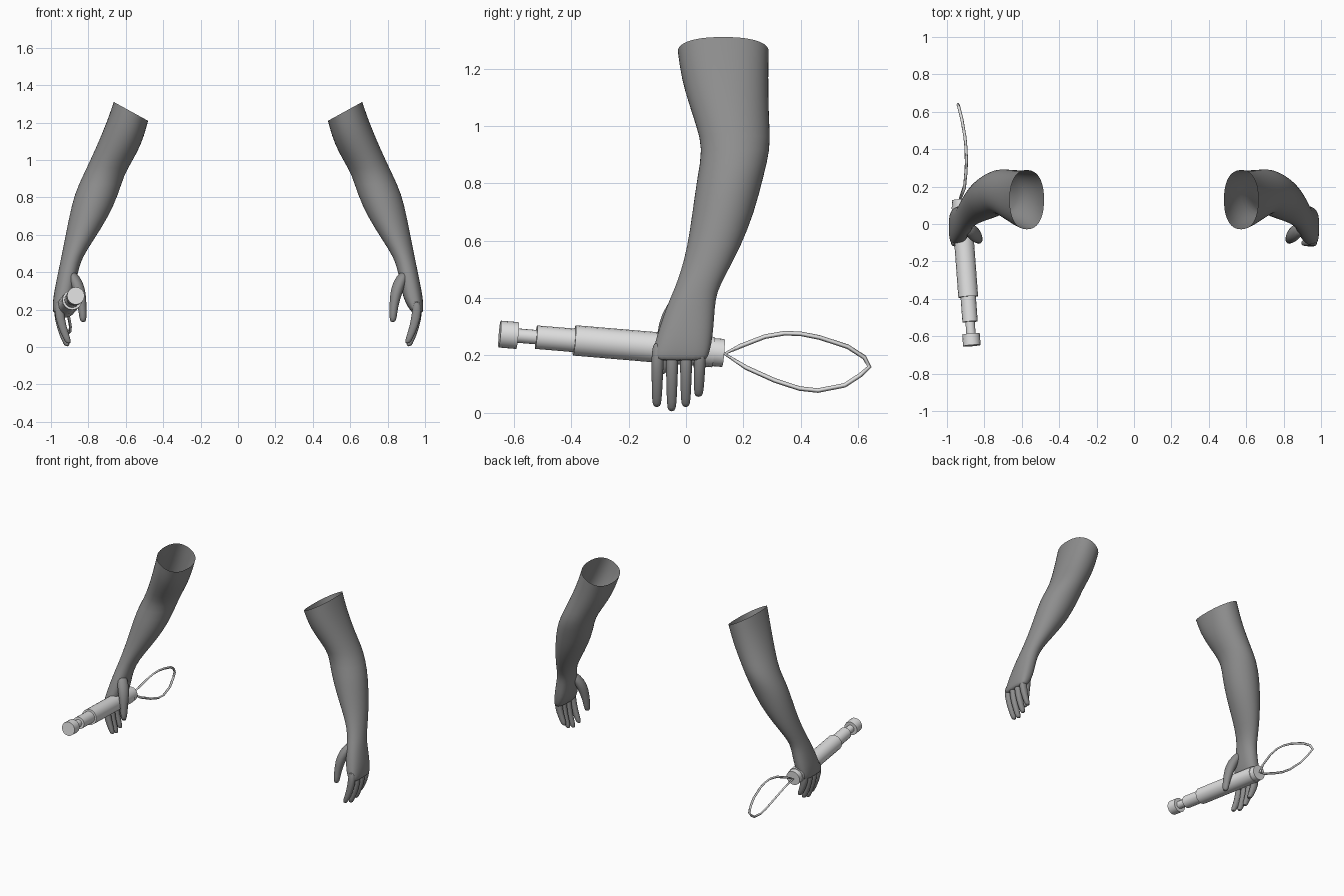
import bpy, bmesh, math
from mathutils import Vector, Matrix

if "Cube" in bpy.data.objects:
    bpy.data.objects.remove(bpy.data.objects["Cube"])


def material(name, v):
    m = bpy.data.materials.new(name)
    m.diffuse_color = (v, v, v, 1)
    m.use_nodes = True
    m.node_tree.nodes["Principled BSDF"].inputs["Base Color"].default_value = m.diffuse_color
    return m


SKIN = material("dark grey", 0.27)
METAL = material("light grey", 0.75)


def spow(v, p):
    return math.copysign(abs(v) ** p, v)


def ring(bm, c, rx, ry, n, tilt=0.0, power=2.0):
    """Superellipse ring around the vertical axis, optionally tilted in x."""
    vs = []
    for i in range(n):
        a = 2 * math.pi * i / n
        dx = rx * spow(math.cos(a), 2 / power)
        dy = ry * spow(math.sin(a), 2 / power)
        vs.append(bm.verts.new((c[0] + dx, c[1] + dy, c[2] + tilt * dx)))
    return vs


def loft(bm, rings, cap_start, cap_end):
    n = len(rings[0])
    for a, b in zip(rings, rings[1:]):
        for i in range(n):
            j = (i + 1) % n
            bm.faces.new((a[i], b[i], b[j], a[j]))
    if cap_start:
        bm.faces.new(rings[0])
    if cap_end:
        bm.faces.new(rings[-1][::-1])


def finish(bm, name, mat, angle, subsurf=0):
    bmesh.ops.recalc_face_normals(bm, faces=bm.faces)
    me = bpy.data.meshes.new(name)
    bm.to_mesh(me)
    bm.free()
    me.materials.append(mat)
    ob = bpy.data.objects.new(name, me)
    bpy.context.collection.objects.link(ob)
    if subsurf:
        mod = ob.modifiers.new("smooth", 'SUBSURF')
        mod.levels = mod.render_levels = subsurf
    bpy.ops.object.select_all(action='DESELECT')
    ob.select_set(True)
    bpy.context.view_layer.objects.active = ob
    bpy.ops.object.shade_smooth_by_angle(angle=math.radians(angle))
    return ob


# arm sections: z, x min, x max, y min, y max, tilt, squareness
ARM = [
    (1.26, .480, .665, -.030, .290, .55, 2.3),
    (1.17, .502, .698, -.018, .288, .45, 2.2),
    (1.08, .532, .742, .008, .289, .25, 2.1),
    (1.00, .568, .785, .035, .292, .1, 2.0),
    (.92, .608, .828, .058, .296, 0, 2.0),
    (.82, .638, .875, .038, .270, 0, 2.0),
    (.70, .690, .902, .022, .240, 0, 2.0),
    (.575, .770, .927, .004, .190, 0, 2.0),
    (.48, .832, .945, -.022, .138, 0, 2.0),
    (.42, .850, .958, -.046, .108, 0, 2.1),
    (.37, .862, .968, -.068, .101, 0, 2.2),
    (.30, .875, .982, -.092, .097, 0, 2.4),
    (.24, .892, .991, -.110, .090, 0, 2.6),
    (.195, .922, .991, -.118, .078, 0, 2.8),
    (.18, .935, .985, -.108, .068, 0, 2.8),
]
# finger: base y, tip y, tip z, inward shift
FINGERS = [(-.098, -.102, .018, .012), (-.048, -.050, .003, .004),
           (.001, -.001, .018, 0), (.050, .044, .054, 0)]
# thumb path: x, y, z, radius
THUMB = [(.895, -.015, .41, .026), (.862, -.045, .345, .038), (.843, -.066, .28, .032),
         (.832, -.078, .21, .023), (.829, -.085, .155, .021), (.828, -.086, .132, .012)]


def arm(side, name):
    # forearm, upper arm and palm, open at the shoulder end
    bm = bmesh.new()
    rings = [ring(bm, (side * (a + b) / 2, (c + d) / 2, z), (b - a) / 2, (d - c) / 2,
                  24, side * t, p) for z, a, b, c, d, t, p in ARM]
    loft(bm, rings, False, True)
    finish(bm, name + "_arm", SKIN, 70, 1)

    # four fingers curling slightly inward
    bm = bmesh.new()
    for yb, yt, zt, shift in FINGERS:
        rings = []
        for t, x, rx, ry in ((0, .952, .016, .016), (.22, .962, .028, .024),
                             (.6, .949, .024, .020), (.9, .924, .020, .018),
                             (1, .917, .013, .012)):
            c = (side * (x - shift * t), yb + (yt - yb) * t, .25 + (zt - .25) * t)
            rings.append(ring(bm, c, rx, ry, 10, 0, 2.4))
        loft(bm, rings, True, True)
    finish(bm, name + "_fingers", SKIN, 70, 1)

    # thumb
    bm = bmesh.new()
    rings = [ring(bm, (side * x, y, z), r, r * 1.15, 12) for x, y, z, r in THUMB]
    loft(bm, rings, True, True)
    finish(bm, name + "_thumb", SKIN, 70, 1)


arm(1, "left")
arm(-1, "right")

# telescoping baton held in the right hand: stepped profile along its axis
P0, P1 = Vector((-.867, -.65, .274)), Vector((-.925, .13, .208))
axis = P1 - P0
length = axis.length
PROFILE = [(0, .047), (.062, .047), (.062, .025), (.128, .025), (.128, .041),
           (.262, .041), (.262, .053), (length - .035, .053),
           (length - .035, .049), (length, .049)]
bm = bmesh.new()
loft(bm, [ring(bm, (0, 0, h), r, r, 16) for h, r in PROFILE], True, True)
bm.transform(Matrix.Translation(P0) @ axis.to_track_quat('Z', 'Y').to_matrix().to_4x4())
finish(bm, "baton", METAL, 35)

# wrist strap loop behind the baton: y, z
STRAP = [(.135, .205), (.19, .232), (.275, .265), (.344, .277), (.40, .275), (.466, .262),
         (.564, .230), (.622, .193), (.640, .160), (.607, .130), (.553, .095), (.46, .077),
         (.396, .084), (.31, .112), (.21, .157)]


def strap_x(y):
    return -.896 - .5 * (y - .34) ** 2 - (.012 if y < .15 else 0)


cu = bpy.data.curves.new("wrist_strap", 'CURVE')
cu.dimensions = '3D'
cu.bevel_depth = .008
cu.bevel_resolution = 0
sp = cu.splines.new('POLY')
sp.points.add(len(STRAP) - 1)
for p, (y, z) in zip(sp.points, STRAP):
    p.co = (strap_x(y), y, z, 1)
sp.use_cyclic_u = True
cu.materials.append(METAL)
bpy.context.collection.objects.link(bpy.data.objects.new("wrist_strap", cu))
